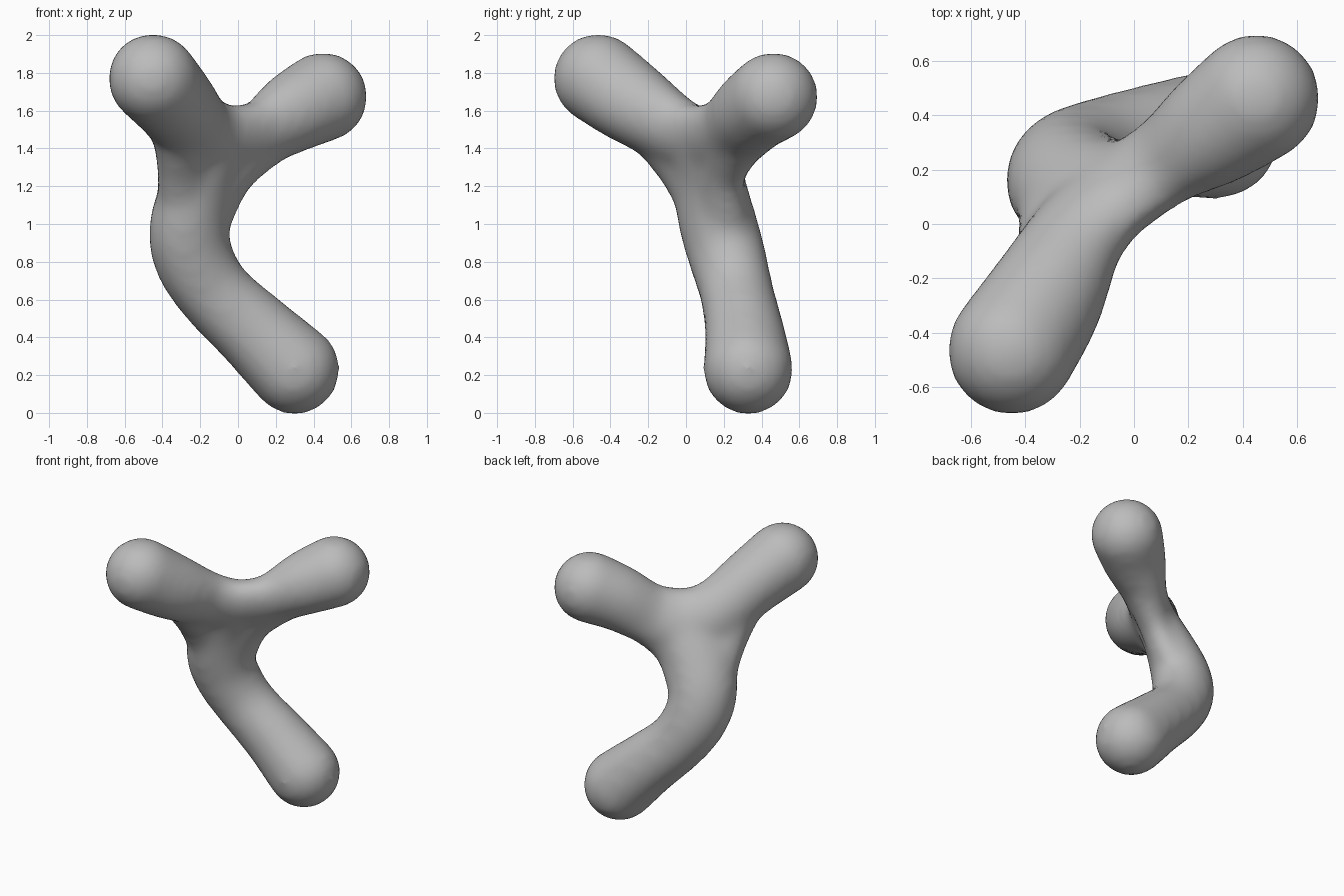
import bpy, bmesh
from mathutils import Vector, Matrix

cube = bpy.data.objects.get("Cube")
if cube:
    bpy.data.objects.remove(cube, do_unlink=True)

# Plain grey material
grey = bpy.data.materials.new("matte_grey")
grey.use_nodes = True
colour = (0.5, 0.5, 0.5, 1.0)
grey.diffuse_color = colour
grey.node_tree.nodes["Principled BSDF"].inputs["Base Color"].default_value = colour

# Centre lines, tip to hub: x, y, z, radius, flatness across the body
HUB = (-0.09, 0.09, 1.42, 0.215, 0.58)
LIMBS = {
    "right_arm": [(-0.45, -0.465, 1.77, 0.23, 1), (-0.335, -0.285, 1.64, 0.212, 1),
                  (-0.22, -0.06, 1.495, 0.20, 0.78), HUB],
    "left_arm": [(0.45, 0.463, 1.673, 0.228, 1), (0.30, 0.355, 1.595, 0.21, 0.95),
                 (0.12, 0.235, 1.48, 0.195, 0.70), HUB],
    "leg": [(0.30, 0.33, 0.23, 0.23, 1), (0.09, 0.31, 0.43, 0.205, 0.97),
            (-0.12, 0.27, 0.63, 0.192, 0.95), (-0.235, 0.22, 0.82, 0.205, 0.92),
            (-0.26, 0.17, 1.00, 0.215, 0.85), (-0.205, 0.125, 1.21, 0.215, 0.70), HUB],
    # Webs filling the corners between the arms and the leg
    "right_web": [(-0.31, -0.18, 1.52, 0.15, 0.9), (-0.285, -0.025, 1.31, 0.15, 0.75),
                  (-0.28, 0.12, 1.08, 0.15, 0.85)],
    "left_web": [(0.20, 0.29, 1.48, 0.14, 0.85), (-0.025, 0.19, 1.26, 0.125, 0.75),
                 (-0.17, 0.20, 1.03, 0.14, 0.85)],
}
ACROSS = Vector((-0.60, 0.60, 0.52)).normalized()   # direction of the flattening
STEPS = 10
PAD = 0.012   # makes up for the shrinkage of the smoothing


def spline(points):
    """Catmull-Rom samples through position, radius and flatness."""
    p = [Vector(q) for q in points]
    p = [2 * p[0] - p[1]] + p + [2 * p[-1] - p[-2]]
    for i in range(1, len(p) - 2):
        a, b, c, d = p[i - 1:i + 3]
        for s in range(STEPS):
            t = s / STEPS
            yield 0.5 * (2 * b + (c - a) * t + (2 * a - 5 * b + 4 * c - d) * t**2
                         + (3 * b - a - 3 * c + d) * t**3)
    yield p[-2]


# Sweep a ball of changing radius and flatness along every path
bm = bmesh.new()
for path in LIMBS.values():
    for x, y, z, radius, flat in spline(path):
        shape = Matrix.Translation((x, y, z)) @ Matrix.Scale(flat, 4, ACROSS)
        bmesh.ops.create_icosphere(bm, subdivisions=3, radius=radius + PAD, matrix=shape)
mesh = bpy.data.meshes.new("three_limbed_body")
bm.to_mesh(mesh)
bm.free()
mesh.materials.append(grey)
body = bpy.data.objects.new("three_limbed_body", mesh)
bpy.context.scene.collection.objects.link(body)

# Fuse the sweep into one skin and soften the joints
fuse = body.modifiers.new("fuse", "REMESH")
fuse.mode = "VOXEL"
fuse.voxel_size = 0.03
fuse.use_smooth_shade = True
soften = body.modifiers.new("soften", "SMOOTH")
soften.factor = 0.5
soften.iterations = 17
